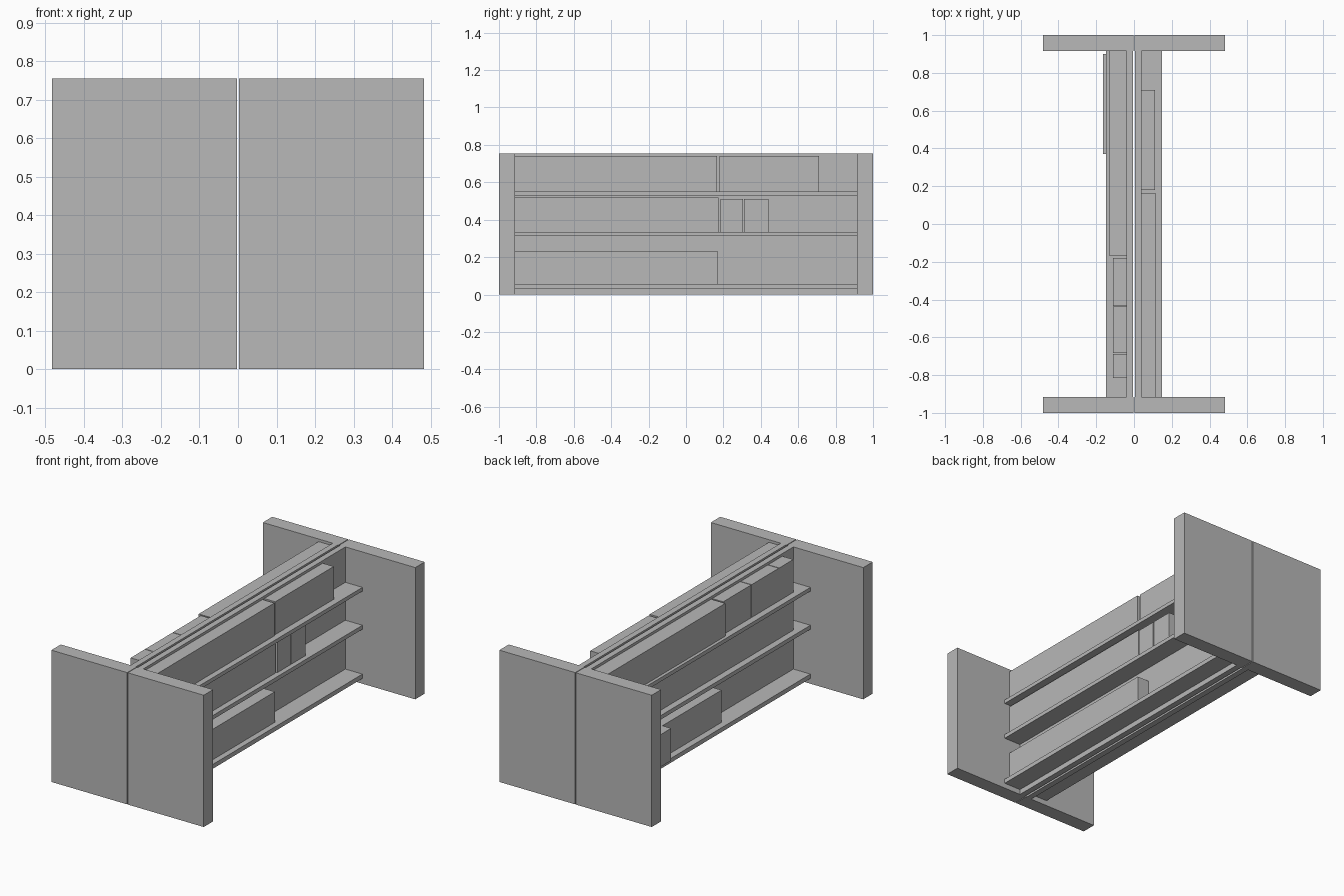
import bpy

cube = bpy.data.objects.get("Cube")
if cube:
    bpy.data.objects.remove(cube, do_unlink=True)

grey = bpy.data.materials.new("plain grey")
grey.use_nodes = True
COLOUR = (0.48, 0.48, 0.48, 1)
grey.diffuse_color = COLOUR
grey.node_tree.nodes["Principled BSDF"].inputs["Base Color"].default_value = COLOUR


def box(name, side, x, y, z):
    """Box given in one bay's own frame; side -1 turns it half a turn about z."""
    spans = (x, y, z)
    centre = [(a + b) / 2 for a, b in spans]
    bpy.ops.mesh.primitive_cube_add(
        size=1, location=(side * centre[0], side * centre[1], centre[2]))
    ob = bpy.context.object
    ob.name = name
    ob.scale = [b - a for a, b in spans]
    bpy.ops.object.transform_apply(location=False, rotation=False, scale=True)
    ob.data.materials.append(grey)


HALF, INNER, TOP = 1.0, 0.915, 0.755
GAP, BACK, DEPTH = 0.002, 0.04, 0.148
SHELVES = {"bottom": (0.03, 0.055), "middle": (0.312, 0.335), "top": (0.53, 0.552)}

# Two shelf bays standing back to back
for label, side in (("left", 1), ("right", -1)):
    box(label + "_back_panel", side, (0.006, BACK), (-INNER, INNER), (0, TOP))
    for end, y in (("near", (-HALF, -INNER)), ("far", (INNER, HALF))):
        box(f"{label}_{end}_end_panel", side, (GAP, 0.483), y, (0, TOP))
    for level, z in SHELVES.items():
        box(f"{label}_{level}_shelf", side, (BACK, DEPTH), (-INNER, INNER), z)

# Rows of books: side, shelf, start, end, front edge, top
BOOKS = [
    (1, "top", -INNER, 0.165, 0.115, 0.74),
    (1, "top", 0.18, 0.71, 0.11, 0.74),
    (1, "middle", -INNER, 0.175, 0.115, 0.52),
    (1, "middle", 0.185, 0.305, 0.12, 0.51),
    (1, "middle", 0.31, 0.44, 0.12, 0.51),
    (1, "bottom", -INNER, 0.17, 0.115, 0.23),
    (-1, "top", -INNER, 0.17, 0.13, 0.74),
    (-1, "top", 0.18, 0.433, 0.11, 0.74),
    (-1, "top", 0.437, 0.683, 0.11, 0.74),
    (-1, "top", 0.687, 0.815, 0.11, 0.74),
    (-1, "middle", -INNER, 0.815, 0.11, 0.51),
    (-1, "bottom", -INNER, 0.165, 0.11, 0.24),
]
for i, (side, level, start, end, front, top) in enumerate(BOOKS):
    box(f"{level}_book_row_{i}", side, (BACK, front), (start, end),
        (SHELVES[level][1], top))

# Extra row standing in front on the lowest shelf
box("front_book_row", -1, (0.11, 0.165), (-0.9, -0.37), (0.055, 0.24))
